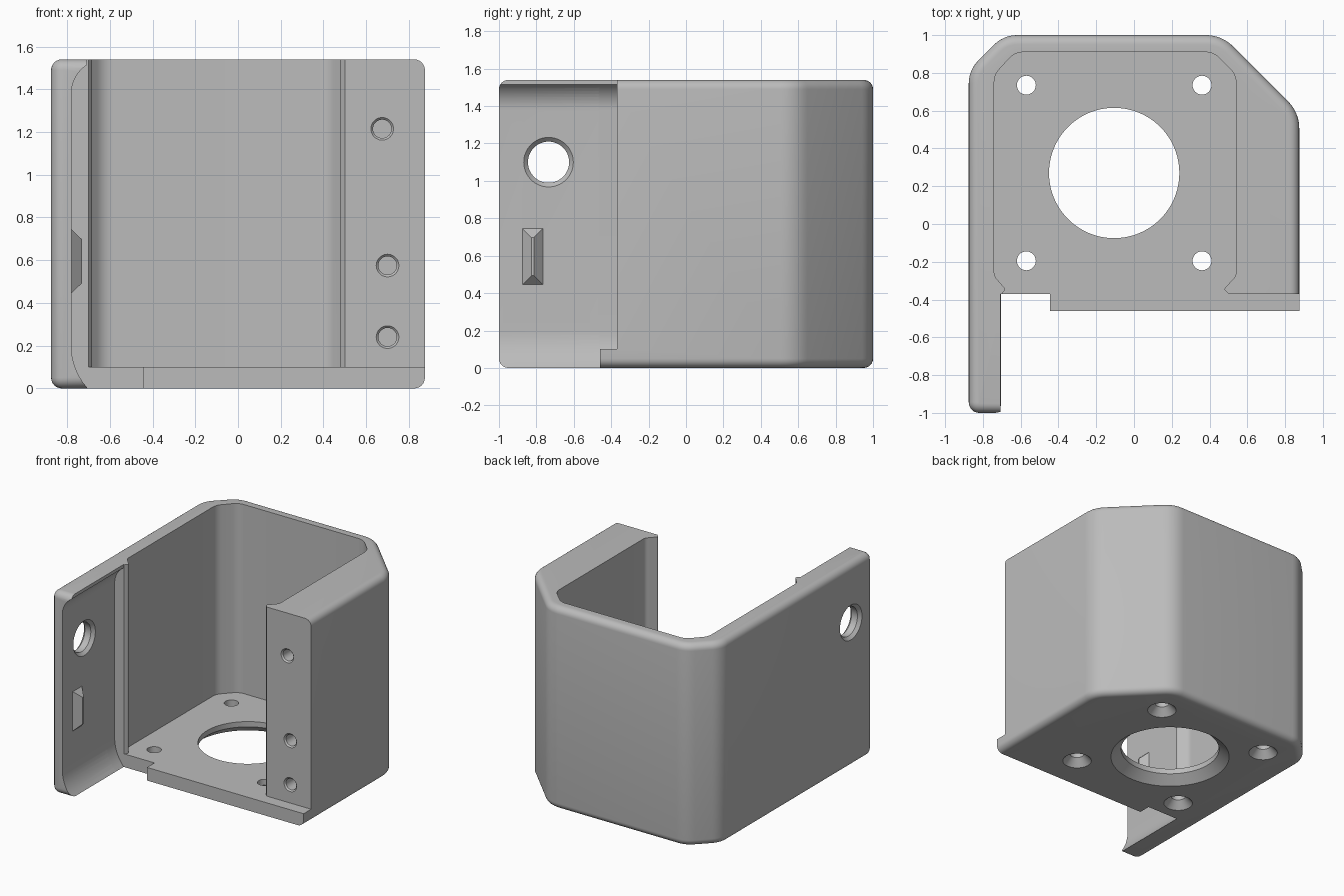
import bpy, bmesh, math
from mathutils import Vector

cube = bpy.data.objects.get("Cube")
if cube:
    bpy.data.objects.remove(cube, do_unlink=True)

grey = bpy.data.materials.new("plain grey")
grey.use_nodes = True
COLOUR = (0.5, 0.5, 0.5, 1)
grey.diffuse_color = COLOUR
grey.node_tree.nodes["Principled BSDF"].inputs["Base Color"].default_value = COLOUR


def fillet(corners, steps=6):
    """Round each (x, y, radius) corner of a closed outline."""
    out = []
    n = len(corners)
    for i, (x, y, r) in enumerate(corners):
        p = Vector((x, y))
        if r == 0:
            out.append(p)
            continue
        a = (Vector(corners[i - 1][:2]) - p).normalized()
        b = (Vector(corners[(i + 1) % n][:2]) - p).normalized()
        half = a.angle(b) / 2
        mid = p + (a + b).normalized() * (r / math.sin(half))
        start = p + a * (r / math.tan(half)) - mid
        end = p + b * (r / math.tan(half)) - mid
        sweep = math.pi - 2 * half
        for k in range(steps + 1):
            t = k / steps
            v = (start * math.sin((1 - t) * sweep) + end * math.sin(t * sweep)) / math.sin(sweep)
            out.append(mid + v)
    return out


def finish(name, bm):
    bmesh.ops.recalc_face_normals(bm, faces=bm.faces[:])
    mesh = bpy.data.meshes.new(name)
    bm.to_mesh(mesh)
    bm.free()
    mesh.materials.append(grey)
    ob = bpy.data.objects.new(name, mesh)
    bpy.context.collection.objects.link(ob)
    return ob


def prism(name, outline, low, high, axis="z", rim=0):
    """Extrude an outline along z, or along y for an x-z outline."""
    bm = bmesh.new()
    place = (lambda p, h: (p[0], p[1], h)) if axis == "z" else (lambda p, h: (p[0], h, p[1]))
    ends = [[bm.verts.new(place(p, h)) for p in outline] for h in (low, high)]
    caps = [bm.faces.new(e) for e in ends]
    n = len(outline)
    for i in range(n):
        j = (i + 1) % n
        bm.faces.new((ends[0][i], ends[0][j], ends[1][j], ends[1][i]))
    if rim:
        bmesh.ops.recalc_face_normals(bm, faces=bm.faces[:])
        edges = list({e for f in caps for e in f.edges})
        bmesh.ops.bevel(bm, geom=edges, offset=rim, segments=6, profile=0.5,
                        affect="EDGES", clamp_overlap=False)
    return finish(name, bm)


def lathe(name, centre, axis, rings, sides=48):
    """Solid of revolution from (distance, radius) rings."""
    bm = bmesh.new()
    turn = Vector((0, 0, 1)).rotation_difference(Vector(axis))
    loops = []
    for d, r in rings:
        angles = [2 * math.pi * k / sides for k in range(sides)]
        loops.append([bm.verts.new(Vector(centre) + turn @ Vector(
            (r * math.cos(a), r * math.sin(a), d))) for a in angles])
    for lo, hi in zip(loops, loops[1:]):
        for k in range(sides):
            m = (k + 1) % sides
            bm.faces.new((lo[k], lo[m], hi[m], hi[k]))
    bm.faces.new(loops[0])
    bm.faces.new(loops[-1])
    return finish(name, bm)


def combine(body, tool, operation="DIFFERENCE"):
    mod = body.modifiers.new("combine", "BOOLEAN")
    mod.operation = operation
    mod.solver = "EXACT"
    mod.object = tool
    bpy.context.view_layer.objects.active = body
    bpy.ops.object.modifier_apply(modifier=mod.name)
    bpy.data.objects.remove(tool, do_unlink=True)


H = 1.54
FRONT = -0.37

# Outer block with rounded rims
body = prism("housing", fillet([
    (-0.875, -1, 0.056), (0.875, -1, 0), (0.875, 0.59, 0.2),
    (0.465, 1, 0.2), (-0.69, 1, 0.17), (-0.875, 0.815, 0.17)]), 0, H, rim=0.05)

# Inner cavity with chamfered corners and small lips at the opening
combine(body, prism("cavity", fillet([
    (-0.70, -0.45, 0), (0.50, -0.45, 0), (0.50, FRONT, 0), (0.475, -0.345, 0.012),
    (0.54, -0.275, 0.05), (0.54, 0.79, 0.1), (0.42, 0.91, 0.1), (-0.63, 0.91, 0.1),
    (-0.74, 0.79, 0.1), (-0.74, -0.275, 0.05), (-0.68, -0.345, 0.012),
    (-0.70, FRONT, 0)]), 0.1, 2))


# Open front, leaving a side arm that thickens at its top and bottom
def arc(z, r, rise, way):
    return [(-0.78 + r - math.sqrt(r * r - d * d), z + way * d)
            for d in (rise * k / 8 for k in range(9))]


arm_face = [(-0.705, 2)] + arc(1.38, 0.16, 0.135, 1)[::-1] + arc(0.2, 0.3, 0.2, -1) + [(-0.705, -0.1)]
combine(body, prism("front_opening", arm_face + [(1, -0.1), (1, 2)], -1.2, -0.46, "y"))
combine(body, prism("sill_opening", arm_face + [
    (-0.445, -0.1), (-0.445, 0.1), (1, 0.1), (1, 2)], -0.47, FRONT, "y"))

# Floor opening and four countersunk floor holes
CX, CY, S = -0.105, 0.27, 0.465
combine(body, lathe("floor_opening", (CX, CY, 0), (0, 0, 1),
                    [(-0.02, 0.44), (0.06, 0.345), (0.2, 0.345)], 96))
for sx in (-S, S):
    for sy in (-S, S):
        combine(body, lathe("floor_hole", (CX + sx, CY + sy, 0), (0, 0, 1),
                            [(-0.01, 0.11), (0.055, 0.05), (0.2, 0.05)]))

# Blind screw holes in the front of the thick wall
for x, z in ((0.675, 1.215), (0.70, 0.575), (0.70, 0.24)):
    combine(body, lathe("screw_hole", (x, FRONT, z), (0, 1, 0),
                        [(-0.01, 0.063), (0.01, 0.043), (0.3, 0.043)]))

# Round hole through the arm, chamfered on both sides
combine(body, lathe("arm_hole", (-0.8275, -0.735, 1.1), (1, 0, 0),
                    [(-0.06, 0.145), (-0.025, 0.11), (0.025, 0.11), (0.06, 0.145)], 64))

# Tapered catch on the inner face of the arm
bm = bmesh.new()
rings = []
for x, hy, hz in ((-0.80, 0.055, 0.15), (-0.78, 0.055, 0.15), (-0.73, 0.007, 0.102)):
    rings.append([bm.verts.new((x, -0.82 + sy * hy, 0.595 + sz * hz))
                  for sy, sz in ((-1, -1), (1, -1), (1, 1), (-1, 1))])
for lo, hi in zip(rings, rings[1:]):
    for k in range(4):
        m = (k + 1) % 4
        bm.faces.new((lo[k], lo[m], hi[m], hi[k]))
bm.faces.new(rings[0])
bm.faces.new(rings[-1])
combine(body, finish("catch", bm), "UNION")

# Smooth rounded areas, keep hard edges
bpy.ops.object.select_all(action="DESELECT")
body.select_set(True)
bpy.context.view_layer.objects.active = body
bpy.ops.object.shade_smooth_by_angle(angle=math.radians(30))
